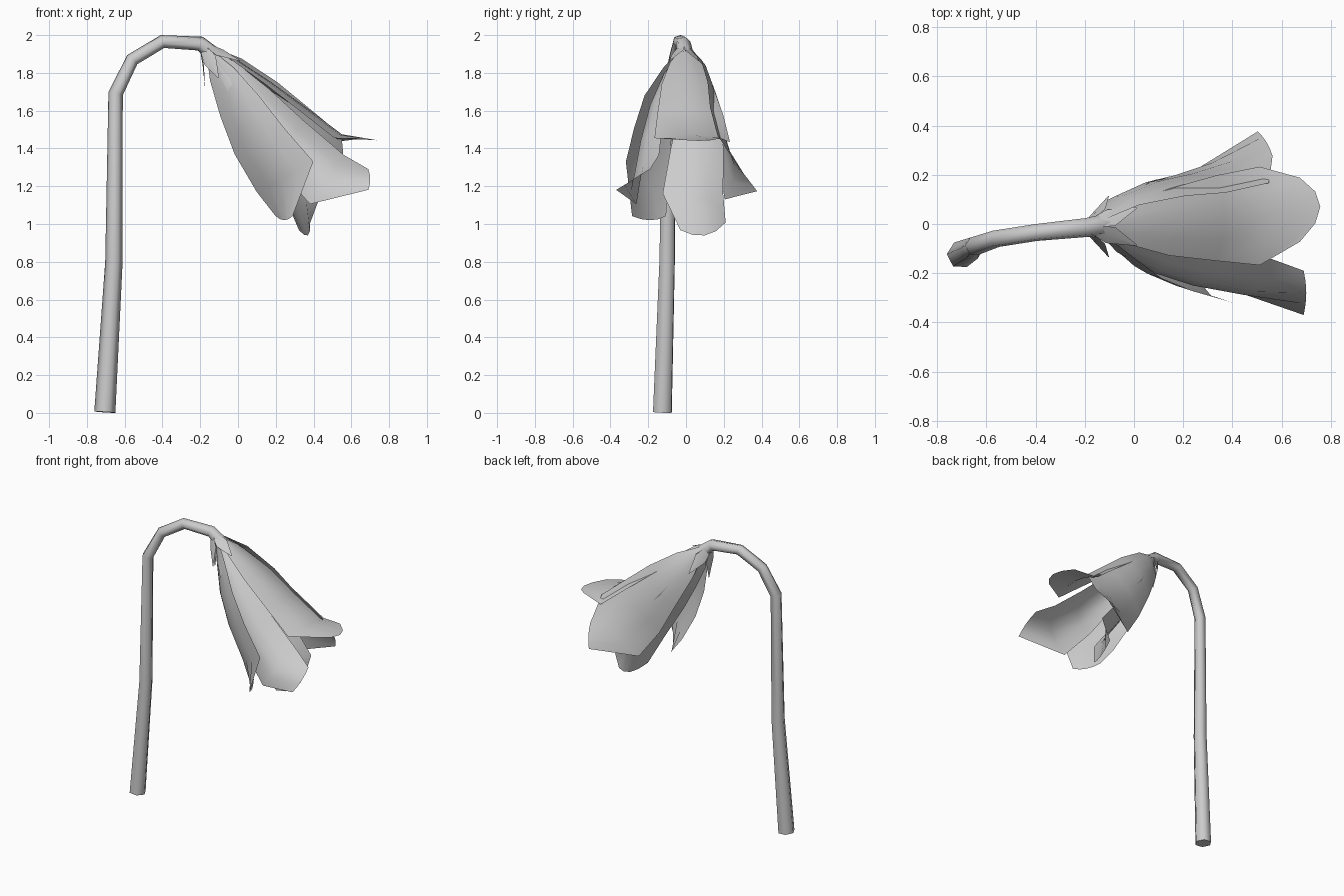
import bpy, bmesh, math
from mathutils import Vector as V

old = bpy.data.objects.get("Cube")
if old:
    bpy.data.objects.remove(old, do_unlink=True)

# One plain grey for the whole flower
grey = bpy.data.materials.new("plain_grey")
grey.use_nodes = True
colour = (0.6, 0.6, 0.6, 1)
grey.diffuse_color = colour
for node in grey.node_tree.nodes:
    if node.type == 'BSDF_PRINCIPLED':
        node.inputs["Base Color"].default_value = colour

# The bell hangs along a sloping axis, with two directions across it
ROOT = V((-0.14, 0, 1.91))
AXIS = V((0.615, 0, -0.79)).normalized()
ACROSS = V((0, 1, 0))
UPPER = AXIS.cross(ACROSS).normalized()


def outward(point):
    """Direction from the bell axis to a point."""
    arm = point - ROOT
    return (arm - AXIS * arm.dot(AXIS)).normalized()


def finish(obj):
    obj.data.materials.clear()
    obj.data.materials.append(grey)
    bpy.ops.object.select_all(action='DESELECT')
    obj.select_set(True)
    bpy.context.view_layer.objects.active = obj
    bpy.ops.object.shade_smooth_by_angle(angle=math.radians(75))


def sheet(name, rows):
    """Open surface through rows of points, facing away from the axis."""
    bm = bmesh.new()
    grid = [[bm.verts.new(p) for p in row] for row in rows]
    for a, b in zip(grid, grid[1:]):
        for i in range(len(a) - 1):
            bm.faces.new((a[i], a[i + 1], b[i + 1], b[i]))
    bm.normal_update()
    facing = sum(f.normal.dot(outward(f.calc_center_median())) for f in bm.faces)
    if facing < 0:
        bmesh.ops.reverse_faces(bm, faces=bm.faces[:])
    mesh = bpy.data.meshes.new(name)
    bm.to_mesh(mesh)
    bm.free()
    obj = bpy.data.objects.new(name, mesh)
    bpy.context.collection.objects.link(obj)
    finish(obj)


def petal(name, spine, mouth_side, tip_side, cup, setback):
    """Cupped petal along a spine, widening to the mouth, then flaring to a tip."""
    spine = [V(p) for p in spine]
    mouth_side, tip_side = V(mouth_side), V(tip_side)
    columns = (-1, -0.5, 0, 0.5, 1)
    start = ROOT + outward(spine[0]) * 0.03
    rows = []
    for mid, share in zip([start] + spine[:-1], (0.12, 0.42, 0.68, 0.87, 1)):
        side = mouth_side * share
        inward = outward(mid) * side.length * cup
        rows.append([mid + side * u - inward * u * u for u in columns])
    reach = spine[-1] - spine[-2]
    rows.append([spine[-1] + tip_side * u - reach * setback * u * u for u in columns])
    sheet(name, rows)


# Five petals
petal("top_petal",
      [(0, 0, 1.865), (0.17, 0.01, 1.755), (0.37, 0.03, 1.61), (0.55, 0.04, 1.475),
       (0.757, 0.07, 1.44)],
      (0, 0.2, -0.01), (0, 0.13, 0), cup=0.25, setback=0.4)
petal("front_upper_petal",
      [(-0.03, -0.12, 1.79), (0.11, -0.19, 1.63), (0.28, -0.24, 1.44), (0.49, -0.275, 1.25),
       (0.7, -0.28, 1.235)],
      (0.09, 0.06, 0.13), (0, 0.09, 0.055), cup=0.45, setback=0.05)
petal("front_lower_petal",
      [(-0.09, -0.09, 1.79), (0, -0.17, 1.62), (0.1, -0.21, 1.43), (0.235, -0.245, 1.24),
       (0.245, -0.19, 1.02)],
      (0.15, -0.11, 0.08), (0.045, -0.09, 0), cup=0.2, setback=0.1)
petal("bottom_petal",
      [(-0.11, 0.06, 1.76), (0, 0.1, 1.58), (0.13, 0.09, 1.38), (0.3, 0.06, 1.13),
       (0.37, 0.1, 0.94)],
      (0.1, 0.16, 0), (0.03, 0.12, 0.02), cup=0.3, setback=0.25)
petal("back_petal",
      [(-0.045, 0.115, 1.805), (0.105, 0.175, 1.64), (0.24, 0.205, 1.475), (0.4, 0.255, 1.31),
       (0.54, 0.33, 1.235)],
      (0.16, -0.02, 0.17), (0.03, -0.05, 0.065), cup=0.3, setback=0.05)

# Pointed sepals lying over the top of the bell
COLLAR = V((-0.17, -0.01, 1.925))
for i in range(5):
    turn = math.radians(72 * i + 36)
    out = UPPER * math.cos(turn) + ACROSS * math.sin(turn)
    along = AXIS.cross(out)
    base = COLLAR + out * 0.03
    middle = COLLAR + AXIS * 0.06 + out * 0.06
    tip = COLLAR + AXIS * 0.16 + out * 0.13
    sheet(f"sepal_{i + 1}", [[p - along * w, p + out * w * 0.2, p + along * w]
                            for p, w in ((base, 0.025), (middle, 0.04), (tip, 0.003))])

# Arched six-sided stem, tapering upward and swelling where it meets the bell
path = [(-0.705, -0.125, 0.004, 0.056), (-0.657, -0.1, 0.8, 0.046),
        (-0.648, -0.09, 1.69, 0.039), (-0.56, -0.06, 1.87, 0.036),
        (-0.4, -0.035, 1.966, 0.036), (-0.2, -0.015, 1.955, 0.04),
        (-0.12, -0.005, 1.885, 0.048)]
curve = bpy.data.curves.new("stem", 'CURVE')
curve.dimensions = '3D'
curve.bevel_depth = 1
curve.bevel_resolution = 1
curve.use_fill_caps = True
spline = curve.splines.new('POLY')
spline.points.add(len(path) - 1)
for point, (x, y, z, radius) in zip(spline.points, path):
    point.co = (x, y, z, 1)
    point.radius = radius
stem = bpy.data.objects.new("stem", curve)
bpy.context.collection.objects.link(stem)
bpy.ops.object.select_all(action='DESELECT')
stem.select_set(True)
bpy.context.view_layer.objects.active = stem
bpy.ops.object.convert(target='MESH')
finish(bpy.context.view_layer.objects.active)
